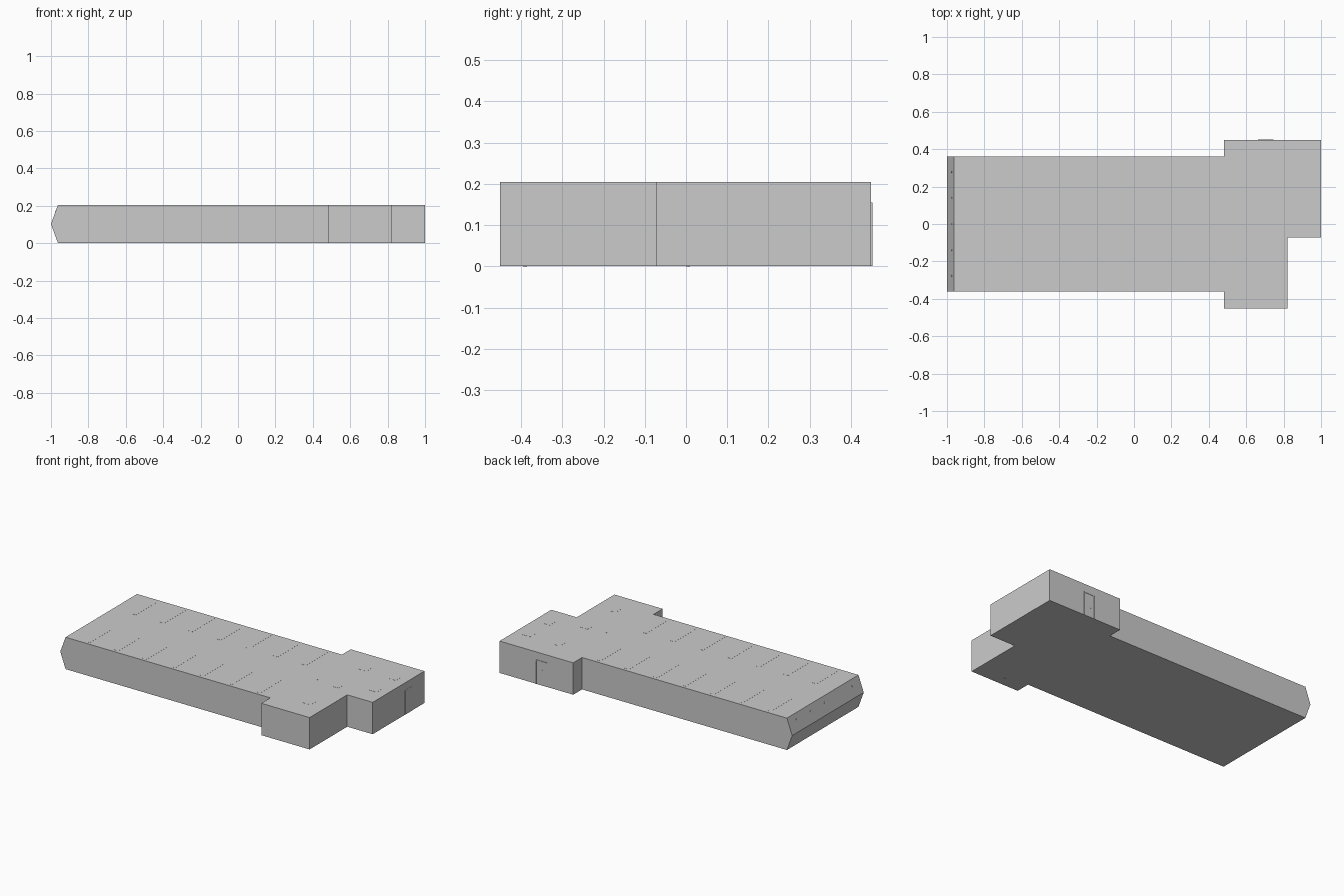
import bpy, bmesh, math
from mathutils import Matrix, Vector

if "Cube" in bpy.data.objects:
    bpy.data.objects.remove(bpy.data.objects["Cube"])

BASE, TOP = 0.001, 0.204


def finish(name, bm):
    bmesh.ops.recalc_face_normals(bm, faces=bm.faces)
    mesh = bpy.data.meshes.new(name)
    bm.to_mesh(mesh)
    bm.free()
    obj = bpy.data.objects.new(name, mesh)
    bpy.context.collection.objects.link(obj)
    return obj


def boxes(name, spans):
    """One object from boxes given as (x0, x1, y0, y1, z0, z1)."""
    bm = bmesh.new()
    for x0, x1, y0, y1, z0, z1 in spans:
        centre = Vector((x0 + x1, y0 + y1, z0 + z1)) / 2
        size = Matrix.Diagonal((x1 - x0, y1 - y0, z1 - z0, 1))
        bmesh.ops.create_cube(bm, size=1, matrix=Matrix.Translation(centre) @ size)
    return finish(name, bm)


def discs(name, points, radius, depth, tilt=0):
    bm = bmesh.new()
    for p in points:
        bmesh.ops.create_cone(bm, cap_ends=True, segments=12, radius1=radius,
                              radius2=radius, depth=depth,
                              matrix=Matrix.Translation(p) @ Matrix.Rotation(tilt, 4, 'Y'))
    return finish(name, bm)


# Hall shell: footprint lofted through three levels, bulging to a ridge at the left end
RIGHT, BACK, FRONT = 0.999, 0.449, -0.451
footprint = [(-1, -0.36), (0.48, -0.36), (0.48, FRONT), (0.82, FRONT), (0.82, -0.072),
             (RIGHT, -0.072), (RIGHT, BACK), (0.48, BACK), (0.48, 0.36), (-1, 0.36)]
bm = bmesh.new()
levels = [[bm.verts.new((end if x == -1 else x, y, z)) for x, y in footprint]
          for end, z in ((-0.963, BASE), (-1, 0.1025), (-0.963, TOP))]
bm.faces.new(levels[0])
bm.faces.new(levels[-1])
n = len(footprint)
for low, high in zip(levels, levels[1:]):
    for i in range(n):
        j = (i + 1) % n
        bm.faces.new((low[i], low[j], high[j], high[i]))
bmesh.ops.dissolve_limit(bm, angle_limit=0.01, verts=bm.verts, edges=bm.edges)
finish("hall_shell", bm)

# Seven rows of paired long ceiling lights
rows = [-0.82 + 0.2 * i for i in range(7)]
boxes("long_lights", [(x - 0.016, x + 0.016, min(s * 0.12, s * 0.34), max(s * 0.12, s * 0.34),
                       TOP - 0.004, TOP + 0.0006) for x in rows for s in (-1, 1)])

# Square lights over the wide end
squares = [(0.7, -0.28), (0.7, 0), (0.7, 0.28), (0.912, 0.08), (0.912, 0.275)]
boxes("square_lights", [(x - 0.027, x + 0.027, y - 0.027, y + 0.027, TOP - 0.004, TOP + 0.0006)
                        for x, y in squares])

# Small round fittings on the roof, sloped end and floor
discs("roof_spots", [(0.56, y, TOP - 0.001) for y in (-0.28, 0, 0.28)], 0.004, 0.0036)
slope = math.atan2(0.1015, 0.037)
discs("end_spots", [(-0.976, 0.14 * i, 0.1683) for i in range(-2, 3)], 0.006, 0.003, -slope)
discs("floor_drains", [(0.78, 0.005, 0.0015), (0.625, -0.39, 0.0015)], 0.005, 0.003)

# Back door: frame, leaf and handle
x0, x1, h, t = 0.664, 0.746, 0.155, 0.007
boxes("back_door_frame", [(x0, x0 + t, BACK - 0.004, BACK + 0.003, BASE, h),
                          (x1 - t, x1, BACK - 0.004, BACK + 0.003, BASE, h),
                          (x0 + t, x1 - t, BACK - 0.004, BACK + 0.003, h - t, h)])
boxes("back_door_leaf", [(x0 + t, x1 - t, BACK - 0.004, BACK + 0.001, BASE, h - t)])
boxes("back_door_handle", [(0.695, 0.7, BACK - 0.001, BACK + 0.003, 0.06, 0.1)])

# Side door, almost flush
boxes("side_door_leaf", [(RIGHT - 0.004, RIGHT + 0.001, 0.255, 0.325, BASE, h)])
